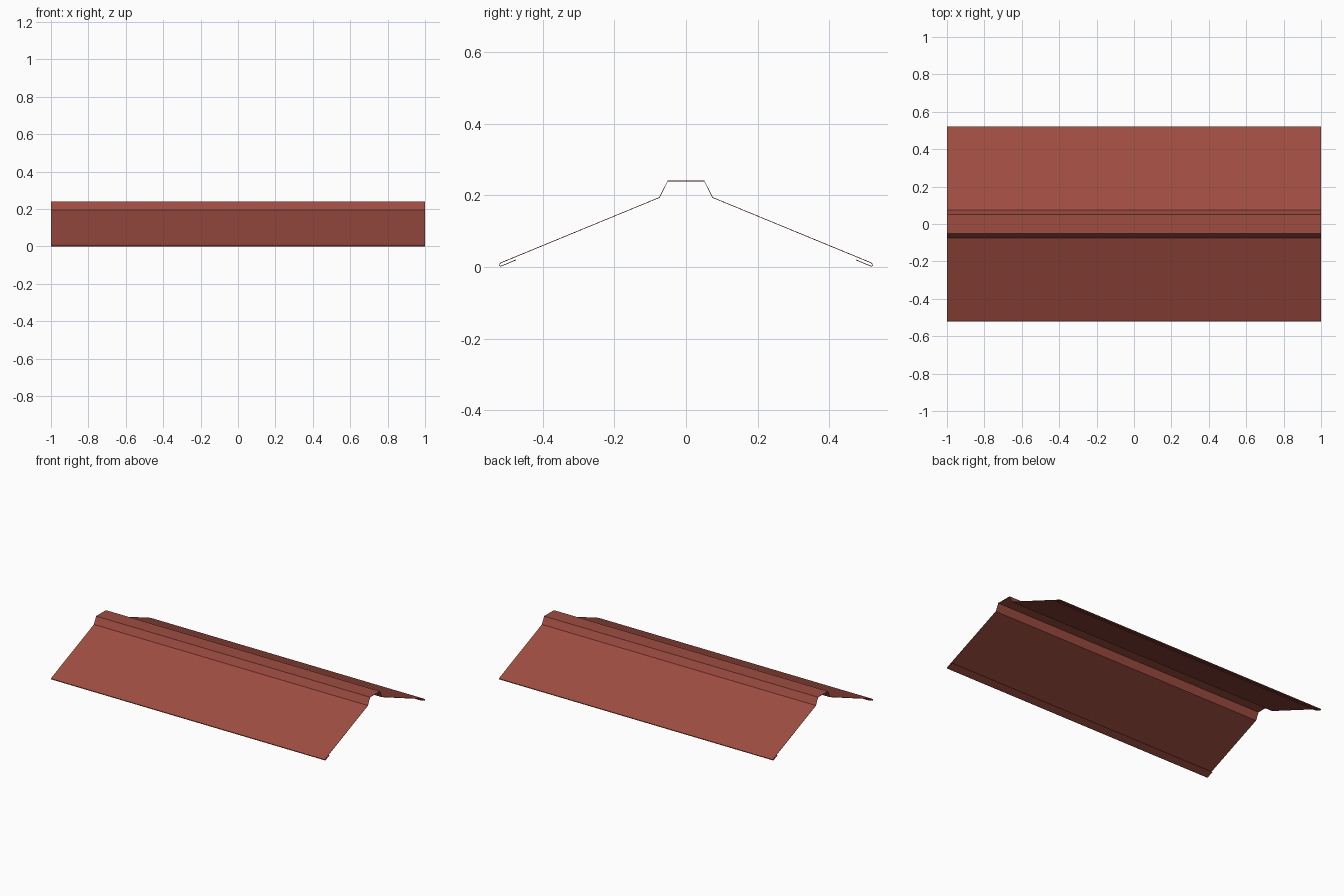
import bpy
import bmesh

cube = bpy.data.objects.get("Cube")
if cube:
    bpy.data.objects.remove(cube, do_unlink=True)

LENGTH = 2.0
THICKNESS = 0.002

# Painted metal
paint = bpy.data.materials.new("oxide_red")
paint.use_nodes = True
colour = (0.34, 0.073, 0.053, 1)
paint.diffuse_color = colour
paint.node_tree.nodes["Principled BSDF"].inputs["Base Color"].default_value = colour

# Half of the section: raised cap, step, slope, folded hem
half = [(0.051, 0.24), (0.074, 0.194), (0.516, 0.012), (0.521, 0.008),
        (0.521, 0.004), (0.517, 0.002), (0.474, 0.02)]
section = [(-y, z) for y, z in reversed(half)] + half

# Bent sheet extruded along the ridge
bm = bmesh.new()
verts = [bm.verts.new((-LENGTH / 2, y, z)) for y, z in section]
edges = [bm.edges.new(pair) for pair in zip(verts, verts[1:])]
result = bmesh.ops.extrude_edge_only(bm, edges=edges)
moved = [g for g in result["geom"] if isinstance(g, bmesh.types.BMVert)]
bmesh.ops.translate(bm, verts=moved, vec=(LENGTH, 0, 0))

# Outer side of the sheet faces up at the cap
bm.normal_update()
cap = max(bm.faces, key=lambda f: f.calc_center_median().z)
if cap.normal.z < 0:
    bmesh.ops.reverse_faces(bm, faces=bm.faces[:])

mesh = bpy.data.meshes.new("ridge_sheet")
bm.to_mesh(mesh)
bm.free()
mesh.materials.append(paint)
ridge = bpy.data.objects.new("ridge_sheet", mesh)
bpy.context.collection.objects.link(ridge)

# Sheet thickness
solid = ridge.modifiers.new("thickness", "SOLIDIFY")
solid.thickness = THICKNESS
solid.offset = 0
